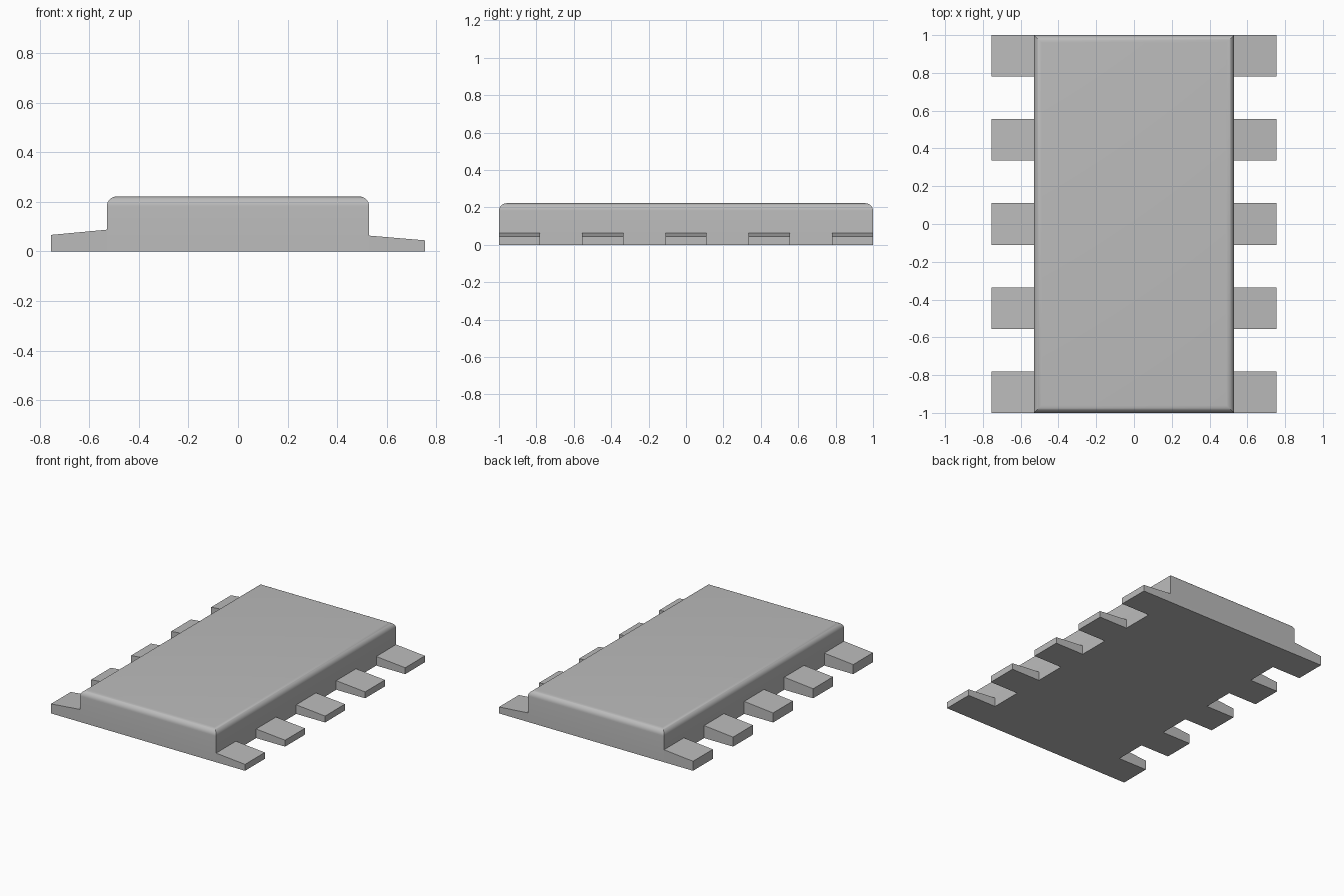
import bpy, bmesh, math

cube = bpy.data.objects.get("Cube")
if cube:
    bpy.data.objects.remove(cube, do_unlink=True)

grey = bpy.data.materials.new("plain_grey")
grey.use_nodes = True
colour = (0.5, 0.5, 0.5, 1)
grey.diffuse_color = colour
grey.node_tree.nodes["Principled BSDF"].inputs["Base Color"].default_value = colour


def extrude_profile(name, profile, y0, y1):
    """Extrude a front (x, z) outline from y0 to y1."""
    bm = bmesh.new()
    face = bm.faces.new([bm.verts.new((x, y0, z)) for x, z in profile])
    ext = bmesh.ops.extrude_face_region(bm, geom=[face])
    verts = [g for g in ext["geom"] if isinstance(g, bmesh.types.BMVert)]
    bmesh.ops.translate(bm, verts=verts, vec=(0, y1 - y0, 0))
    bmesh.ops.recalc_face_normals(bm, faces=bm.faces)
    mesh = bpy.data.meshes.new(name)
    bm.to_mesh(mesh)
    bm.free()
    mesh.materials.append(grey)
    obj = bpy.data.objects.new(name, mesh)
    bpy.context.collection.objects.link(obj)
    return obj


HALF_W, HEIGHT, TIP, ROUND = 0.53, 0.222, 0.755, 0.04

# Main slab, with only the four top edges rounded
body = extrude_profile("body", [(-HALF_W, 0), (HALF_W, 0), (HALF_W, HEIGHT), (-HALF_W, HEIGHT)], -1, 1)
bm = bmesh.new()
bm.from_mesh(body.data)
top_edges = [e for e in bm.edges if all(v.co.z > HEIGHT - 0.001 for v in e.verts)]
bmesh.ops.bevel(bm, geom=top_edges, offset=ROUND, segments=8, profile=0.5, affect="EDGES")
bm.to_mesh(body.data)
bm.free()
bpy.ops.object.select_all(action="DESELECT")
body.select_set(True)
bpy.context.view_layer.objects.active = body
bpy.ops.object.shade_smooth_by_angle(angle=math.radians(30))

# Sloping tabs: taller on the right side (-x), lower on the left (+x)
for side, sign, inner, outer in (("right", -1, 0.088, 0.067), ("left", 1, 0.064, 0.045)):
    outline = [(sign * HALF_W, 0), (sign * TIP, 0), (sign * TIP, outer), (sign * HALF_W, inner)]
    for i in range(5):
        y = (i - 2) * 0.445
        extrude_profile(f"{side}_tab_{i + 1}", outline, y - 0.11, y + 0.11)
